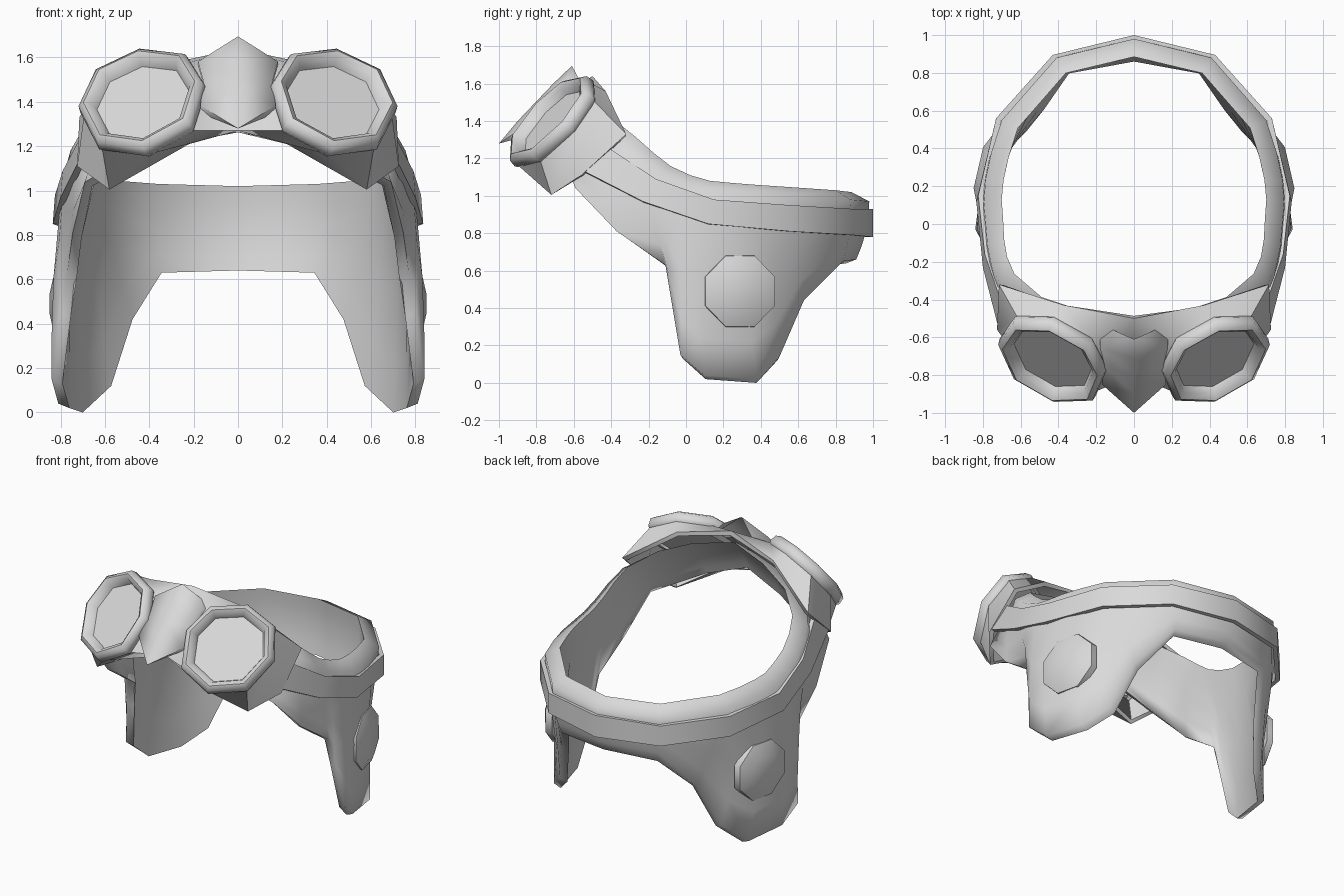
import bpy, bmesh, math
from mathutils import Vector

if "Cube" in bpy.data.objects:
    bpy.data.objects.remove(bpy.data.objects["Cube"], do_unlink=True)

# One plain grey for everything
grey = bpy.data.materials.new("light_grey")
grey.use_nodes = True
grey.diffuse_color = (0.7, 0.7, 0.7, 1)
grey.node_tree.nodes["Principled BSDF"].inputs["Base Color"].default_value = (0.7, 0.7, 0.7, 1)


def loft(name, rows, closed=False, fill=False, mirror=True, thickness=0, angle=50):
    """Skin rows of points, then mirror, thicken and smooth the result."""
    bm = bmesh.new()
    grid = [[bm.verts.new(p) for p in row] for row in rows]
    n = len(rows[0])
    for upper, lower in zip(grid, grid[1:]):
        for i in range(n if closed else n - 1):
            j = (i + 1) % n
            bm.faces.new((upper[i], upper[j], lower[j], lower[i]))
    if fill:
        bm.faces.new(grid[0])
        bm.faces.new(grid[-1])
    bmesh.ops.remove_doubles(bm, verts=bm.verts, dist=0.0005)
    if not thickness:
        bmesh.ops.recalc_face_normals(bm, faces=bm.faces)
    mesh = bpy.data.meshes.new(name)
    bm.to_mesh(mesh)
    bm.free()
    mesh.materials.append(grey)
    obj = bpy.data.objects.new(name, mesh)
    bpy.context.collection.objects.link(obj)
    if mirror:
        obj.modifiers.new("mirror", "MIRROR").use_clip = True
    if thickness:
        solid = obj.modifiers.new("thickness", "SOLIDIFY")
        solid.thickness = thickness
        solid.offset = -1
    bpy.ops.object.select_all(action="DESELECT")
    obj.select_set(True)
    bpy.context.view_layer.objects.active = obj
    bpy.ops.object.convert(target="MESH")
    bpy.ops.object.shade_smooth_by_angle(angle=math.radians(angle))
    return obj


# Cap: columns run from the back centre round the ear flap to the brow,
# each with its outer top point and its lower edge point
columns = [
    ((0, .98, .97), (0, .91, .66)),
    ((.41, .88, .98), (.37, .84, .65)),
    ((.7, .55, 1.0), (.52, .63, .44)),
    ((.755, .38, 1.01), (.62, .5, .14)),
    ((.785, .24, 1.02), (.75, .38, .02)),
    ((.795, .12, 1.03), (.81, .1, .04)),
    ((.785, 0, 1.06), (.84, -.03, .15)),
    ((.775, -.12, 1.11), (.8, -.08, .45)),
    ((.755, -.22, 1.18), (.77, -.11, .63)),
    ((.71, -.32, 1.26), (.745, -.37, .81)),
    ((.55, -.46, 1.36), (.69, -.59, 1.04)),
    ((.3, -.55, 1.45), (.3, -.68, 1.24)),
    ((0, -.62, 1.5), (0, -.72, 1.34)),
]


def cap_point(top, bottom, t, inside):
    point = Vector(top).lerp(Vector(bottom), t)
    out = Vector((top[0], top[1] - .2, 0)).normalized()
    point += out * .02 * math.sin(math.pi * t)
    if inside:
        # The shell is thickest at the rim, which rises towards the inside
        point += Vector((0, 0, .05 - .07 * t)) - out * (.095 - .045 * t)
    return point


levels = (0, .2, .5, .8, 1)
section = [(t, False) for t in levels] + [(t, True) for t in reversed(levels)] + [(0, False)]
loft("cap_with_ear_flaps",
     [[cap_point(top, low, t, inside) for top, low in columns] for t, inside in section], angle=72)

# Strap wrapped round the outside of the cap
loft("goggle_strap", [
    [(0, 1, .93), (.43, .895, .93), (.73, .56, .95), (.825, .15, .98), (.79, -.16, 1.09), (.7, -.42, 1.26)],
    [(0, 1, .78), (.43, .895, .79), (.73, .56, .81), (.835, .12, .85), (.8, -.23, .97), (.715, -.56, 1.14)],
], thickness=.03)

# Ear pads: shallow eight-sided domes on the flaps
turn = math.radians(13)
out = Vector((math.cos(turn), math.sin(turn), 0))
along = Vector((-math.sin(turn), math.cos(turn), 0))
pad_centre = Vector((.79, .29, .49))


def pad_ring(radius, height):
    ring = []
    for k in range(8):
        a = math.radians(22.5 + 45 * k)
        ring.append(pad_centre + out * height + along * radius * math.cos(a)
                    + Vector((0, 0, radius * math.sin(a))))
    return ring


loft("ear_pad", [pad_ring(.21, -.045), pad_ring(.205, 0), pad_ring(.12, .035)],
     closed=True, fill=True, angle=60)

# Goggles: an eight-sided outline on a tilted plane, offset along its normal
eye_centre = Vector((.435, -.72, 1.41))
eye_normal = Vector((.45, -1, .89)).normalized()
outline = [(.72, 1.37), (.64, 1.54), (.44, 1.635), (.23, 1.61),
           (.15, 1.48), (.21, 1.29), (.42, 1.175), (.635, 1.205)]


def eye_ring(scale, height):
    ring = []
    for x, z in outline:
        dx, dz = x - eye_centre.x, z - eye_centre.z
        offset = Vector((dx, .45 * dx + .89 * dz, dz))
        ring.append(eye_centre + offset * scale + eye_normal * height)
    return ring


# Hollow cups that meet at the middle and wrap back to the temples
cup_back = [(.725, -.56, 1.11), (.715, -.32, 1.33), (.37, -.43, 1.56), (0, -.5, 1.64),
            (0, -.66, 1.46), (0, -.8, 1.27), (.22, -.77, 1.21), (.58, -.72, 1.005)]
loft("goggle_cups", [cup_back, eye_ring(.95, -.04)], closed=True, thickness=.03, angle=60)
loft("lens_rim", [eye_ring(s, h) for s, h in
                  ((.8, -.06), (.93, -.06), (1, -.03), (.98, .015), (.88, .035), (.78, .015), (.72, -.035))],
     closed=True, angle=60)
loft("lens", [eye_ring(.76, -.05), eye_ring(.76, -.025)], closed=True, fill=True, angle=30)

# Nose bridge: ridged plate between the lenses
half_width = (0, .18, .155, .17, 0)
ridge = [(-.61, 1.695), (-.71, 1.6), (-.8, 1.505), (-.9, 1.4), (-1, 1.28)]
bridge_rows = []
for w, (y, z) in zip(half_width, ridge):
    side_y, side_z = y + .3 * w, z - .1 * w
    back_y, back_z = side_y + .7 * w, side_z - .2 * w
    bridge_rows.append([(-w, back_y, back_z), (-w, side_y, side_z), (0, y, z),
                        (w, side_y, side_z), (w, back_y, back_z)])
loft("nose_bridge", bridge_rows, mirror=False, angle=75)
